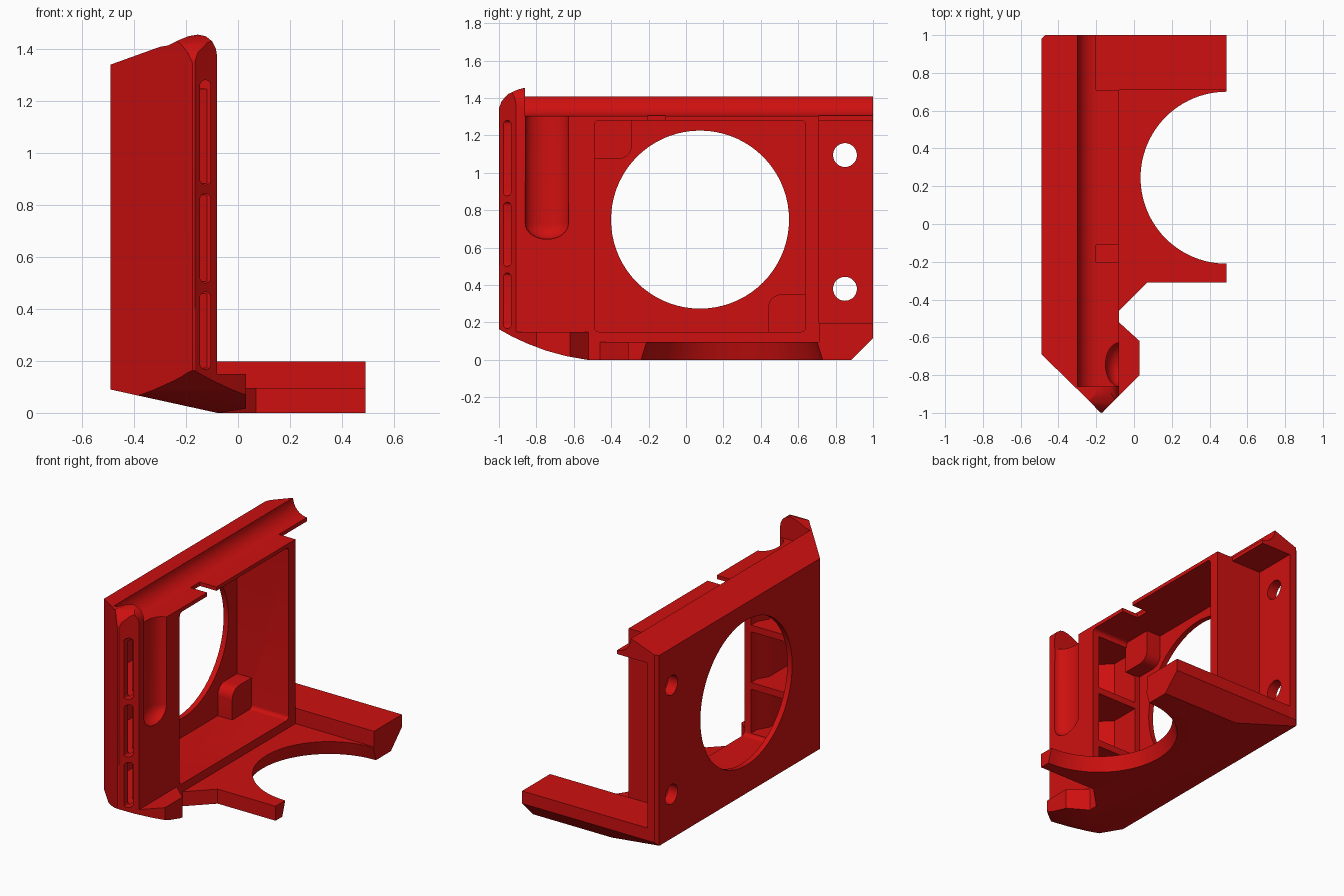
import bpy, bmesh, math
from mathutils import Matrix

if "Cube" in bpy.data.objects:
    bpy.data.objects.remove(bpy.data.objects["Cube"])

red = bpy.data.materials.new("red plastic")
red.diffuse_color = (0.62, 0.005, 0.005, 1)
red.use_nodes = True
red.node_tree.nodes["Principled BSDF"].inputs["Base Color"].default_value = red.diffuse_color


def add(name, bm):
    bmesh.ops.recalc_face_normals(bm, faces=bm.faces[:])
    me = bpy.data.meshes.new(name)
    bm.to_mesh(me)
    bm.free()
    me.materials.append(red)
    ob = bpy.data.objects.new(name, me)
    bpy.context.collection.objects.link(ob)
    return ob


def prism(name, pts, axis, lo, hi):
    """Extrude a 2D outline along an axis: x takes (y,z), y takes (x,z), z takes (x,y)."""
    put = {"x": lambda a, b, t: (t, a, b), "y": lambda a, b, t: (a, t, b),
           "z": lambda a, b, t: (a, b, t)}[axis]
    bm = bmesh.new()
    rings = [[bm.verts.new(put(a, b, t)) for a, b in pts] for t in (lo, hi)]
    bm.faces.new(rings[0])
    bm.faces.new(rings[1][::-1])
    n = len(pts)
    for i in range(n):
        j = (i + 1) % n
        bm.faces.new((rings[0][i], rings[0][j], rings[1][j], rings[1][i]))
    return add(name, bm)


def arc(cx, cy, r, a0, a1, n=8):
    return [(cx + r * math.cos(math.radians(a0 + (a1 - a0) * i / n)),
             cy + r * math.sin(math.radians(a0 + (a1 - a0) * i / n))) for i in range(n + 1)]


def rounded(a0, a1, b0, b1, r, n=6):
    return (arc(a1 - r, b1 - r, r, 0, 90, n) + arc(a0 + r, b1 - r, r, 90, 180, n)
            + arc(a0 + r, b0 + r, r, 180, 270, n) + arc(a1 - r, b0 + r, r, 270, 360, n))


def rect(a0, a1, b0, b1):
    return [(a0, b0), (a1, b0), (a1, b1), (a0, b1)]


def combine(target, tool, op):
    m = target.modifiers.new("bool", "BOOLEAN")
    m.operation, m.solver, m.object = op, "EXACT", tool
    bpy.context.view_layer.objects.active = target
    bpy.ops.object.modifier_apply(modifier=m.name)
    bpy.data.objects.remove(tool)


# Upright wall with a pointed, softened nose
body = prism("fan_bracket", [(-0.49, 0.98), (-0.47, 1), (-0.08, 1), (-0.08, -0.91),
             (-0.155, -0.985), (-0.165, -0.997), (-0.175, -1.0), (-0.195, -0.983),
             (-0.215, -0.958), (-0.49, -0.69)], "z", -0.05, 1.5)

# Floor arm, rear bar and front foot
floor = prism("floor", [(-0.3, 0.9), (0.49, 0.9), (0.49, -0.31), (0.07, -0.31),
              (-0.08, -0.46), (-0.3, -0.46)], "z", -0.05, 0.095)
bar = prism("rear_bar", rect(-0.3, 0.49, 0.71, 1), "z", -0.05, 0.197)
foot = prism("foot", [(-0.3, -0.52), (-0.08, -0.52), (0.03, -0.62), (0.03, -0.80),
             (-0.10, -0.93), (-0.3, -0.8)], "z", -0.05, 0.15)
for part in (floor, bar, foot):
    combine(body, part, "UNION")

# Trim to the front outline: sloped underside, sloped and humped top
combine(body, prism("front_trim", [(-0.6, 0.114), (-0.08, 0), (0.6, 0), (0.6, 1.37), (-0.08, 1.37),
        (-0.085, 1.40), (-0.10, 1.43), (-0.125, 1.449), (-0.155, 1.455), (-0.19, 1.449),
        (-0.23, 1.433), (-0.27, 1.413), (-0.30, 1.408), (-0.6, 1.30)], "y", -1.2, 1.2), "INTERSECT")

# Trim to the side outline: curved toe, chamfered heel, rounded brow
combine(body, prism("side_trim", [(-1.002, 0.165), (-0.93, 0.125), (-0.85, 0.088), (-0.75, 0.05),
        (-0.64, 0.02), (-0.52, -0.001), (-0.5, -0.02), (0.865, -0.02), (1.02, 0.135), (1.02, 1.6),
        (-0.86, 1.6), (-0.86, 1.455), (-0.90, 1.445), (-0.95, 1.422), (-0.985, 1.385),
        (-1.002, 1.34)], "x", -0.7, 0.7), "INTERSECT")

cuts = []
# Trough along the top
cuts.append(prism("trough", [(-0.30, 1.6)] + arc(-0.195, 1.41, 0.105, 180, 270, 10)
                  + [(0.6, 1.305), (0.6, 1.6)], "y", -0.86, 1.2))
# Rear recess leaving the mounting plate and top lip
cuts.append(prism("rear_recess", rect(-0.42, 0.6, 0.71, 1.2), "z", 0.197, 1.28))
cuts.append(prism("rear_lip_cut", rect(-0.20, 0.6, 0.71, 1.2), "z", 1.27, 1.6))
# Fan pocket and shelf notch
cuts.append(prism("pocket", rounded(-0.49, 0.64, 0.15, 1.28, 0.025), "x", -0.455, 0.1))
cuts.append(prism("shelf_notch", rect(-0.20, 0.0, -0.205, -0.11), "z", 1.2, 1.4))
# Fan opening and two mounting holes
cuts.append(prism("fan_hole", arc(0.075, 0.75, 0.476, 0, 360, 72)[:-1], "x", -0.7, -0.4))
for z in (0.38, 1.095):
    cuts.append(prism("screw_hole", arc(0.85, z, 0.064, 0, 360, 28)[:-1], "x", -0.7, -0.3))

# Flared half-round opening in the floor
bm = bmesh.new()
bmesh.ops.create_cone(bm, cap_ends=True, segments=96, radius1=0.501, radius2=0.438, depth=0.2,
                      matrix=Matrix.Translation((0.49, 0.245, 0.05)))
cuts.append(add("floor_opening", bm))

# Vertical groove in the inner face: elliptic shaft with a domed end
bm = bmesh.new()
bmesh.ops.create_uvsphere(bm, u_segments=32, v_segments=16, radius=1)
for v in bm.verts:
    x, y, z = v.co
    v.co = (-0.08 + 0.072 * x, -0.744 + 0.116 * y, 0.73 + (0.085 * z if z < 0.001 else 0.9))
cuts.append(add("groove", bm))

# Three vents: slots in the nose opening into chambers behind
for z0, z1 in ((0.168, 0.465), (0.50, 0.843), (0.877, 1.28)):
    cuts.append(prism("vent_slot", rounded(-0.146, -0.106, z0, z1, 0.0199), "y", -1.1, -0.89))
    cuts.append(prism("vent_chamber", [(-0.146, -0.93), (-0.107, -0.90), (-0.17, -0.85),
                (-0.17, -0.62), (-0.13, -0.55), (-0.13, -0.45), (-0.42, -0.45), (-0.42, -0.69),
                (-0.20, -0.90)], "z", z0 + 0.005, min(z1, 1.25) - 0.005))
for c in cuts:
    combine(body, c, "DIFFERENCE")

# Corner blocks inside the pocket, one rounded corner each
upper = prism("upper_corner_block", [(-0.50, 1.29), (-0.50, 1.075)]
              + arc(-0.36, 1.145, 0.07, 270, 360) + [(-0.29, 1.29)], "x", -0.47, -0.35)
lower = prism("lower_corner_block", [(0.65, 0.14), (0.65, 0.35)]
              + arc(0.51, 0.28, 0.07, 90, 180) + [(0.44, 0.14)], "x", -0.47, -0.35)
for b in (upper, lower):
    combine(body, b, "UNION")

# One material, smooth curves with crisp edges
body.data.materials.clear()
body.data.materials.append(red)
for p in body.data.polygons:
    p.material_index = 0
bpy.ops.object.select_all(action="DESELECT")
body.select_set(True)
bpy.context.view_layer.objects.active = body
bpy.ops.object.shade_smooth_by_angle(angle=math.radians(30))
